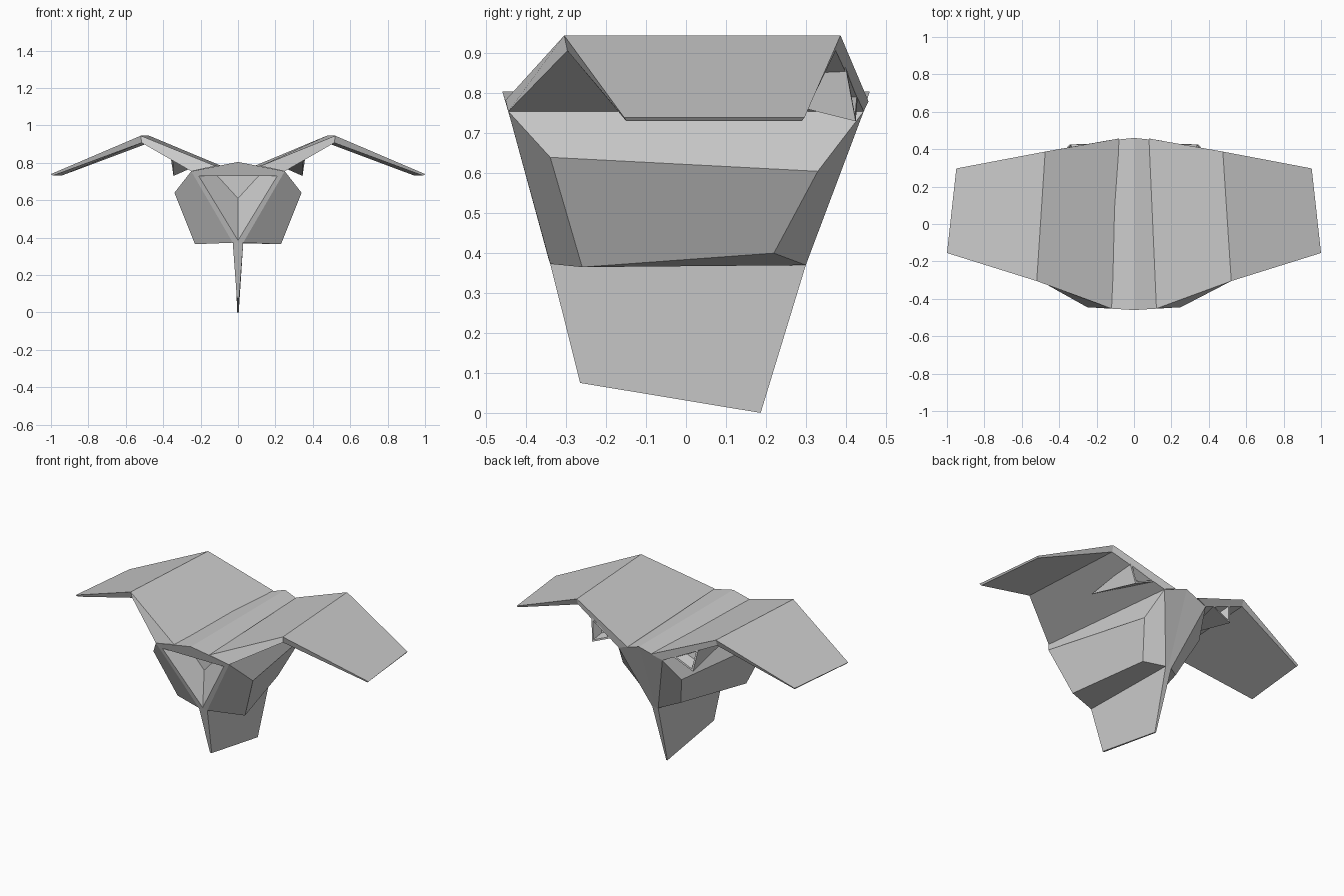
import bpy, bmesh

if "Cube" in bpy.data.objects:
    bpy.data.objects.remove(bpy.data.objects["Cube"])


def mirrored(name, points, faces):
    """Flat-faced mesh from a right-hand half, mirrored across x = 0."""
    bm = bmesh.new()
    for s in (1, -1):
        v = {k: bm.verts.new((s * p[0], p[1], p[2])) for k, p in points.items()}
        for f in faces:
            bm.faces.new([v[k] for k in (f if s == 1 else f[::-1])])
    bmesh.ops.remove_doubles(bm, verts=bm.verts[:], dist=0.0005)
    bmesh.ops.recalc_face_normals(bm, faces=bm.faces[:])
    me = bpy.data.meshes.new(name)
    bm.to_mesh(me)
    bm.free()
    ob = bpy.data.objects.new(name, me)
    bpy.context.collection.objects.link(ob)
    return ob


def loft(name, sections, cap_start=False):
    """Join four-point sections into a mirrored panel, capped at the far end."""
    pts = {(i, j): p for i, sec in enumerate(sections) for j, p in enumerate(sec)}
    faces = [[(i, j), (i, (j + 1) % 4), (i + 1, (j + 1) % 4), (i + 1, j)]
             for i in range(len(sections) - 1) for j in range(4)]
    faces.append([(len(sections) - 1, j) for j in range(4)])
    if cap_start:
        faces.append([(0, j) for j in (3, 2, 1, 0)])
    return mirrored(name, pts, faces)


# Hull: front ring and rear ring, with a triangular recess in the nose
hull = {
    "t": (0, -.46, .805), "a": (.25, -.445, .755), "b": (.34, -.34, .64),
    "c": (.23, -.26, .365), "d": (.028, -.34, .373), "e": (0, -.34, .373),
    "T": (0, .46, .805), "A": (.15, .445, .755), "B": (.20, .33, .605),
    "C": (.12, .22, .40), "D": (.02, .30, .37), "E": (0, .30, .37),
    "p": (0, -.438, .73), "q": (.21, -.438, .73), "r": (0, -.344, .385),
    "u": (0, -.33, .73), "v": (.11, -.33, .73), "w": (0, -.33, .61),
}
mirrored("hull", hull, [list(f) for f in (
    "taAT", "abBA", "bcCB", "cdDC", "deED",      # top, sides and belly
    "abcd", "taqp", "aderq",                     # nose and recess rim
    "pqvu", "qrwv", "uvw",                       # recess
    "TADE", "ABCD")])                            # rear

# Bent wings: root, raised elbow, tip
loft("wings", [
    [(.12, -.452, .783), (.08, .457, .78), (.15, .445, .755), (.25, -.445, .755)],
    [(.52, -.305, .945), (.475, .387, .945), (.475, .375, .907), (.515, -.297, .907)],
    [(1.0, -.155, .74), (.95, .297, .74), (.945, .29, .731), (.99, -.15, .731)],
])

# Belly fin, drawn as a tapering blade
fin = {}
for i, (w, y, z) in enumerate([(.028, -.34, .373), (.02, .30, .37),
                               (.004, .187, 0), (.006, -.265, .075)]):
    fin[f"o{i}"] = (w, y, z)
    fin[f"m{i}"] = (0, y, z)
mirrored("belly_fin", fin, [["o0", "o1", "o2", "o3"]] + [
    [f"m{i}", f"m{(i + 1) % 4}", f"o{(i + 1) % 4}", f"o{i}"] for i in range(4)])

# Pointed thrusters under the wings with recessed triangular outlets
rear = [(.365, .40, .865), (.345, .425, .73), (.21, .43, .79)]
mid = [sum(p[k] for p in rear) / 3 for k in range(3)]
thr = {"tip": (.35, .05, .825)}
for i, p in enumerate(rear):
    thr[f"r{i}"] = p
    thr[f"n{i}"] = tuple(p[k] + (mid[k] - p[k]) * .22 for k in range(3))
    q = [p[k] + (mid[k] - p[k]) * .55 for k in range(3)]
    thr[f"k{i}"] = (q[0], q[1] - .06, q[2])
tf = [["k0", "k1", "k2"]]
for i in range(3):
    j = (i + 1) % 3
    tf += [["tip", f"r{i}", f"r{j}"],
           [f"r{i}", f"n{i}", f"n{j}", f"r{j}"],
           [f"n{i}", f"k{i}", f"k{j}", f"n{j}"]]
mirrored("thrusters", thr, tf)
